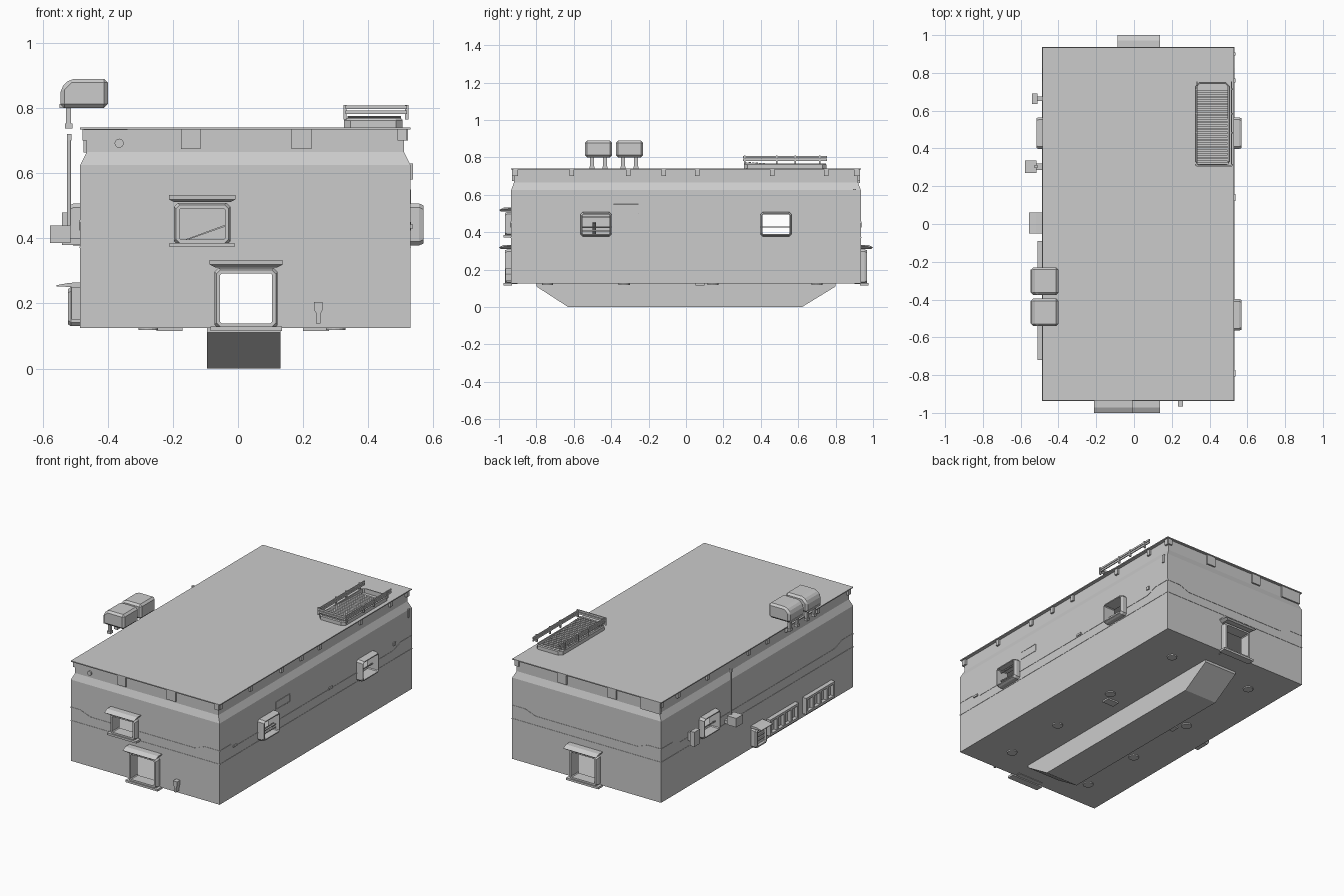
import bpy, bmesh, math

if "Cube" in bpy.data.objects:
    bpy.data.objects.remove(bpy.data.objects["Cube"])

def P(axis, u, v, d):
    return {'x': (d, u, v), 'y': (u, d, v), 'z': (u, v, d)}[axis]

def finish(name, bm):
    bmesh.ops.recalc_face_normals(bm, faces=bm.faces)
    me = bpy.data.meshes.new(name)
    bm.to_mesh(me)
    bm.free()
    ob = bpy.data.objects.new(name, me)
    bpy.context.collection.objects.link(ob)
    return ob

def loft(name, loops, cyclic=False):
    bm = bmesh.new()
    vs = [[bm.verts.new(p) for p in lp] for lp in loops]
    pairs = list(zip(vs, vs[1:])) + ([(vs[-1], vs[0])] if cyclic else [])
    n = len(vs[0])
    for a, b in pairs:
        for i in range(n):
            j = (i + 1) % n
            bm.faces.new((a[i], a[j], b[j], b[i]))
    if not cyclic:
        bm.faces.new(vs[0])
        bm.faces.new(vs[-1])
    return finish(name, bm)

def prism(name, pts, axis, d0, d1):
    return loft(name, [[P(axis, u, v, d) for u, v in pts] for d in (d0, d1)])

def boxes(name, items):
    bm = bmesh.new()
    for x0, x1, y0, y1, z0, z1 in items:
        r = bmesh.ops.create_cube(bm, size=1)
        for v in r['verts']:
            v.co = ((x0 + x1) / 2 + v.co.x * (x1 - x0), (y0 + y1) / 2 + v.co.y * (y1 - y0),
                    (z0 + z1) / 2 + v.co.z * (z1 - z0))
    return finish(name, bm)

def rect(u0, u1, v0, v1, c):
    return [(u0 + c, v0), (u1 - c, v0), (u1, v0 + c), (u1, v1 - c),
            (u1 - c, v1), (u0 + c, v1), (u0, v1 - c), (u0, v0 + c)]

def ring(name, axis, d0, d1, u0, u1, v0, v1, t, c=.012, taper=.006):
    """Chamfered hollow frame whose outer face narrows by taper."""
    out0 = rect(u0, u1, v0, v1, c)
    out1 = rect(u0 + taper, u1 - taper, v0 + taper, v1 - taper, c)
    inn = rect(u0 + t, u1 - t, v0 + t, v1 - t, c * .4)
    dm = d0 + (d1 - d0) * .8
    return loft(name, [[P(axis, u, v, d) for u, v in lp] for lp, d in
                       ((out0, d0), (out0, dm), (out1, d1), (inn, d1), (inn, d0))], True)

def discs(name, axis, spots, r, d0, d1):
    for u, v in spots:
        prism(name, [(u + r * math.cos(a * math.pi / 8), v + r * math.sin(a * math.pi / 8))
                     for a in range(16)], axis, d0, d1)

# Hollow building shell with sloped shoulder and inset top band
levels = [(.125, -.485, .53, .935), (.625, -.485, .53, .935),
          (.665, -.465, .51, .92), (.738, -.465, .51, .92)]
shell = loft("building_shell", [[(a, -h, z), (b, -h, z), (b, h, z), (a, h, z)] for z, a, b, h in levels])
cuts = [(-.445, .49, -.895, .895, .13, .36), (-.445, .49, -.895, .895, .38, .72),
        (-.057, .107, -1.1, 1.1, .131, .296), (-.182, -.038, -1.1, -.8, .386, .498),
        (-.7, .7, .408, .554, .386, .497), (.4, .7, -.554, -.408, .386, .497)]
for i, c in enumerate(cuts):
    cutter = boxes("opening_cutter", [c])
    m = shell.modifiers.new("cut", 'BOOLEAN')
    m.operation, m.solver, m.object = 'DIFFERENCE', 'EXACT', cutter
    bpy.context.view_layer.objects.active = shell
    bpy.ops.object.modifier_apply(modifier=m.name)
    bpy.data.objects.remove(cutter)

boxes("roof_plate", [(-.485, .53, -.935, .935, .735, .741)])

# Basement keel and underside fittings
prism("basement_keel", [(-.8, .126), (-.8, .11), (-.63, 0), (.62, 0), (.8, .11), (.8, .126)], 'x', -.095, .13)
discs("underside_disc", 'z', [(x, y) for x in (-.275, .3) for y in (-.74, -.33, .145, .7)], .03, .118, .126)
boxes("underside_boxes", [(-.25, -.17, .05, .1, .116, .126), (.2, .28, .05, .1, .116, .126)])

# Wall trim: straight seam plus stepped line on all four sides
def trim(axis, a, b, w, k, pos):
    top = [(a, .457), (a + w, .457), (a + w + k, .431), (b - w - k, .431), (b - w, .457), (b, .457)]
    low = [(u, v - .007) for u, v in reversed(top)]
    prism("stepped_trim", top + low, axis, pos - .002, pos + .002)
trim('x', -.935, .935, .11, .07, .53)
trim('x', -.935, .935, .11, .07, -.485)
# stepped line is interrupted by the upper doorway at the front
lo = [(-.485, .457), (-.42, .457), (-.35, .431), (-.19, .431), (-.19, .424), (-.35, .424), (-.42, .45), (-.485, .45)]
prism("front_trim_left", lo, 'y', -.937, -.933)
hi = [(.53, .457), (.43, .457), (.36, .431), (-.03, .431), (-.03, .424), (.36, .424), (.43, .45), (.53, .45)]
prism("front_trim_right", hi, 'y', -.937, -.933)
trim('y', -.485, .53, .09, .07, .935)
boxes("floor_seam", [(-.487, .532, s - .002, s + .002, .37, .375) for s in (-.935, .935)] +
      [(s - .002, s + .002, -.937, .937, .37, .375) for s in (-.485, .53)])

# Eave blocks around the inset top band
eaves = []
for s in (-1, 1):
    y0, y1 = sorted((s * .915, s * .93))
    eaves += [(x, x + .06, y0, y1, .675, .736) for x in (-.175, .165)]
    eaves += [(-.475, -.34, y0, y1, .664 if s > 0 else .732, .736), (.49, .518, y0, y1, .7, .736)]
for y in (-.91, -.61, -.31, -.12, .06, .46, .75, .91):
    eaves += [(.505, .522, y - .012, y + .012, .70, .736), (-.478, -.46, y - .012, y + .012, .70, .736)]
boxes("eave_blocks", eaves)
discs("front_round_port", 'y', [(-.365, .692)], .014, -.928, -.91)

# Doorways: frame, jambs, sill and sloping canopy
def doorway(name, s, x0, x1, z0, z1):
    ring(name + "_frame", 'y', s * .90, s * .968, x0 - .017, x1 + .017, z0 - .008, z1 + .012, .017)
    a, b = sorted((s * .93, s * .975))
    boxes(name + "_sill", [(x0 - .03, x1 + .03, a, b, z0 - .014, z0 - .001)])
    c, d, zt = x0 - .032, x1 + .032, z1 + .036
    loft(name + "_canopy", [
        [(c, s * .935, zt), (d, s * .935, zt), (d, s * .972, zt), (c, s * .972, zt)],
        [(c, s * .935, zt - .005), (d, s * .935, zt - .005), (d, s * 1.0, zt - .014), (c, s * 1.0, zt - .014)],
        [(c + .016, s * .935, zt - .022), (d - .016, s * .935, zt - .022),
         (d - .016, s * .99, zt - .022), (c + .016, s * .99, zt - .022)]])
doorway("front_door", -1, -.055, .105, .13, .297)
doorway("back_door", 1, -.055, .105, .13, .297)
doorway("upper_front_door", -1, -.18, -.04, .387, .497)
prism("interior_stair_rail", [(-.18, .39), (-.17, .39), (.0, .45), (.0, .456)], 'y', -.5, -.48)

# Projecting window frames
ring("right_window_back", 'x', .50, .57, .397, .565, .378, .507, .012)
ring("right_window_front", 'x', .50, .57, -.565, -.397, .378, .507, .012)
ring("left_window", 'x', -.455, -.517, .397, .565, .378, .507, .012)
boxes("window_bars", [(.535, .545, -.555, -.407, z, z + .006) for z in (.405, .422, .48)])

# Left side: two banded windows of four panes
for y0 in (-.72, -.37):
    boxes("strip_window", [(-.512, -.484, y0, y0 + .28, z, z + .014) for z in (.15, .236)] +
          [(-.512, -.484, y0 + i * .0665, y0 + i * .0665 + .014, .16, .24) for i in range(5)] +
          [(-.49, -.484, y0, y0 + .28, .155, .245)])

# Left side hatch with canopy
ring("side_hatch_frame", 'x', -.48, -.522, -.05, .06, .13, .25, .014)
boxes("side_hatch_panel", [(-.505, -.484, -.04, .05, .14, .24)] +
      [(-.512, -.5, -.035, .045, z, z + .006) for z in (.165, .19, .215)])
prism("side_hatch_canopy", [(-.485, .265), (-.52, .263), (-.557, .256), (-.557, .252), (-.485, .25)], 'y', -.05, .06)

# Left side mast with box, and a small wall cabinet
discs("mast", 'z', [(-.519, .305)], .006, .44, .70)
boxes("mast_cap_and_box", [(-.526, -.511, .297, .313, .70, .72), (-.577, -.515, .27, .335, .385, .44),
                           (-.54, -.484, .285, .32, .38, .40)])
boxes("wall_cabinet", [(-.54, -.512, .635, .69, .39, .48), (-.515, -.484, .65, .675, .41, .46)])

# Front lamp and small right-wall fittings
prism("front_lamp", [(.233, .205), (.26, .205), (.26, .18), (.255, .17), (.253, .138), (.24, .138), (.24, .17), (.233, .18)],
      'y', -.965, -.934)
boxes("right_wall_fittings", [(.529, .537, y - w, y + w, z, z + h) for y, w, z, h in
      ((.9, .008, .58, .05), (.76, .01, .46, .02), (.14, .018, .43, .012), (-.79, .018, .43, .012))])
ring("right_wall_panel", 'x', .528, .532, -.39, -.25, .50, .55, .004, .003, .001)

# Two overhanging rooftop tanks on legs
for yc in (-.468, -.302):
    tank = prism("rooftop_tank", [(-.545, .80), (-.545, .862), (-.516, .89), (-.40, .89), (-.40, .80)],
                 'y', yc - .073, yc + .073)
    b = tank.modifiers.new("edge", 'BEVEL')
    b.width, b.segments = .012, 1
    boxes("tank_trim", [(-.548, -.535, yc - .06, yc + .06, .80, .812)])
    boxes("tank_legs", [q for o in (-.035, .035) for q in (
        (-.528, -.513, yc + o - .01, yc + o + .01, .745, .80),
        (-.532, -.509, yc + o - .013, yc + o + .013, .737, .752))])

# Rooftop stair hatch: base frame, sloping slats, side rails
ring("hatch_base", 'z', .741, .768, .326, .506, .31, .75, .01, .02, .004)
boxes("hatch_slats", [(.336, .50, .315 + i * .019, .328 + i * .019, .772 - i * .0013, .776 - i * .0013)
                      for i in range(21)])
boxes("hatch_rails", [(x, x + .006, .305, .755, z, z + .011) for x in (.33, .513) for z in (.782, .797)] +
      [(x - .003, x + .007, y, y + .008, .765, .81) for x in (.327, .516) for y in (.31, .48, .58, .71)] +
      [(.33, .519, .305, .312, z, z + .011) for z in (.782, .797)])
